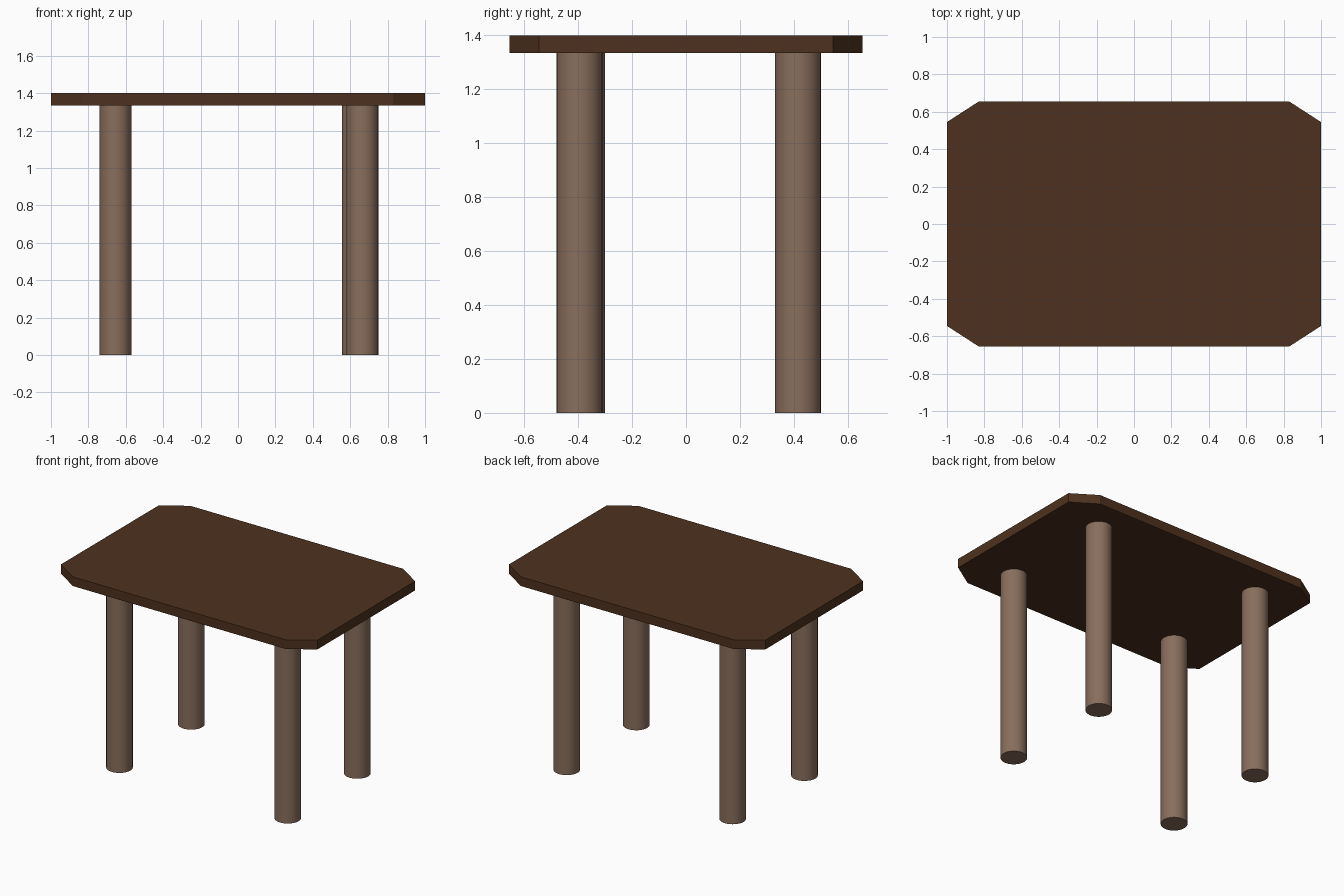
import bpy
import bmesh

if "Cube" in bpy.data.objects:
    bpy.data.objects.remove(bpy.data.objects["Cube"])

TOP_Z, UNDER_Z = 1.40, 1.335
LEG_R = 0.085


def material(name, rgb):
    mat = bpy.data.materials.new(name)
    mat.diffuse_color = (*rgb, 1.0)
    mat.use_nodes = True
    mat.node_tree.nodes["Principled BSDF"].inputs["Base Color"].default_value = mat.diffuse_color
    return mat


dark_wood = material("dark_wood", (0.075, 0.031, 0.013))
light_wood = material("light_wood", (0.25, 0.156, 0.107))

# Table top: rectangle with clipped corners, extruded to a slab
X, Y, CX, CY = 1.0, 0.655, 0.83, 0.545
outline = [(CX, -Y), (X, -CY), (X, CY), (CX, Y),
           (-CX, Y), (-X, CY), (-X, -CY), (-CX, -Y)]
bm = bmesh.new()
face = bm.faces.new([bm.verts.new((x, y, UNDER_Z)) for x, y in outline])
slab = bmesh.ops.extrude_face_region(bm, geom=[face])
bmesh.ops.translate(bm, vec=(0, 0, TOP_Z - UNDER_Z),
                    verts=[v for v in slab["geom"] if isinstance(v, bmesh.types.BMVert)])
bmesh.ops.recalc_face_normals(bm, faces=bm.faces)
mesh = bpy.data.meshes.new("table_top")
bm.to_mesh(mesh)
bm.free()
table_top = bpy.data.objects.new("table_top", mesh)
bpy.context.collection.objects.link(table_top)
mesh.materials.append(dark_wood)

# Legs: round posts, placed slightly unevenly
legs = {
    "front_left_leg": (-0.655, -0.385),
    "front_right_leg": (0.665, -0.395),
    "back_left_leg": (-0.655, 0.415),
    "back_right_leg": (0.64, 0.415),
}
for name, (x, y) in legs.items():
    bpy.ops.mesh.primitive_cylinder_add(vertices=32, radius=LEG_R, depth=UNDER_Z,
                                        location=(x, y, UNDER_Z / 2))
    leg = bpy.context.object
    leg.name = name
    leg.data.materials.append(light_wood)
    bpy.ops.object.shade_smooth_by_angle()
